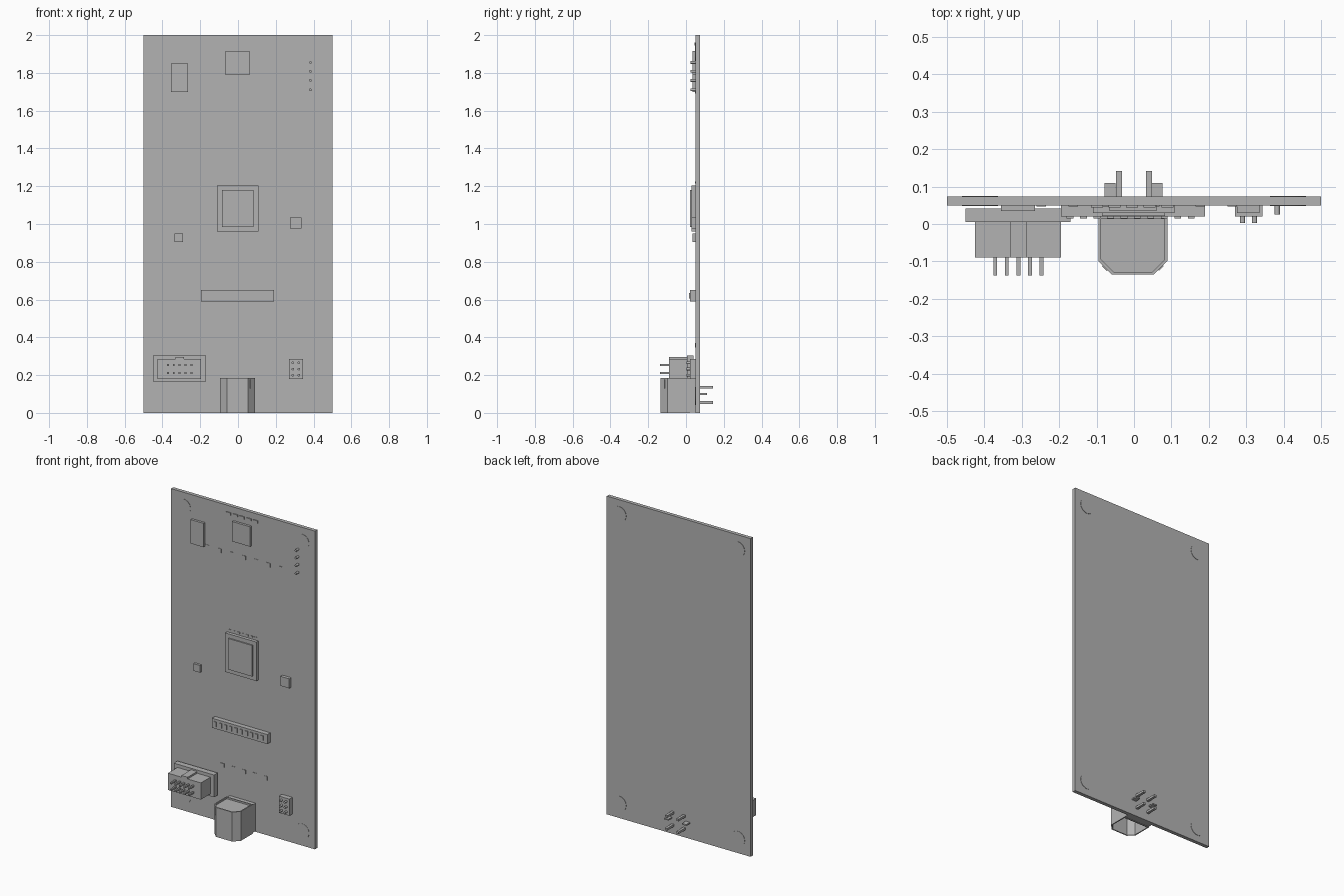
import bpy, bmesh, math

if "Cube" in bpy.data.objects:
    bpy.data.objects.remove(bpy.data.objects["Cube"])

mat = bpy.data.materials.new("plain grey")
mat.diffuse_color = (0.45, 0.45, 0.45, 1)
mat.use_nodes = True
mat.node_tree.nodes["Principled BSDF"].inputs["Base Color"].default_value = mat.diffuse_color


def finish(name, bm):
    bmesh.ops.recalc_face_normals(bm, faces=bm.faces)
    me = bpy.data.meshes.new(name)
    bm.to_mesh(me)
    bm.free()
    me.materials.append(mat)
    ob = bpy.data.objects.new(name, me)
    bpy.context.collection.objects.link(ob)
    return ob


def boxes(name, items):
    """Each item is x0, x1, y0, y1, z0, z1."""
    bm = bmesh.new()
    for x0, x1, y0, y1, z0, z1 in items:
        r = bmesh.ops.create_cube(bm, size=1)
        bmesh.ops.scale(bm, verts=r["verts"], vec=(x1 - x0, y1 - y0, z1 - z0))
        bmesh.ops.translate(bm, verts=r["verts"],
                            vec=((x0 + x1) / 2, (y0 + y1) / 2, (z0 + z1) / 2))
    return finish(name, bm)


def discs(name, centres, radius, y0, y1, sides):
    """Cylinders running along y at each x, z centre."""
    bm = bmesh.new()
    for x, z in centres:
        r = bmesh.ops.create_cone(bm, cap_ends=True, segments=sides, radius1=radius,
                                  radius2=radius, depth=y1 - y0)
        for v in r["verts"]:
            a, b, c = v.co
            v.co = (x + a, (y0 + y1) / 2 + c, z + b)
    return finish(name, bm)


def row(name, x0, pitch, n, w, y, z0, z1):
    return boxes(name, [(x0 + i * pitch, x0 + i * pitch + w, y, FRONT + 0.001, z0, z1)
                        for i in range(n)])


FRONT, BACK = 0.05, 0.073

# Board and corner pads
boxes("circuit_board", [(-0.5, 0.5, FRONT, BACK, 0, 2)])
corners = [(sx * 0.412, z) for sx in (-1, 1) for z in (0.09, 1.91)]
discs("corner_pads", corners, 0.048, FRONT - 0.002, BACK + 0.002, 32)

# Chips
boxes("memory_chip", [(-0.355, -0.265, 0.035, FRONT, 1.70, 1.85)])
boxes("radio_chip", [(-0.065, 0.06, 0.035, FRONT, 1.79, 1.915)])
boxes("main_chip", [(-0.11, 0.108, 0.03, FRONT, 0.96, 1.205),
                    (-0.085, 0.083, 0.022, 0.03, 0.985, 1.18)])
boxes("small_chip", [(-0.335, -0.29, 0.035, FRONT, 0.905, 0.95)])
boxes("clock_chip", [(0.275, 0.335, 0.03, FRONT, 0.975, 1.035)])

# Small surface parts
row("status_lights", -0.115, 0.047, 5, 0.032, 0.044, 1.945, 1.96)
row("upper_resistors", -0.26, 0.085, 7, 0.025, 0.047, 1.69, 1.715)
row("lower_resistors", -0.155, 0.075, 5, 0.025, 0.047, 0.345, 0.37)
row("chip_pads", -0.1, 0.03, 7, 0.018, 0.047, 1.215, 1.225)

# Signal pins
discs("signal_pins", [(0.383, z) for z in (1.71, 1.76, 1.808, 1.855)],
      0.007, 0.025, FRONT, 12)

# Long socket with raised contacts
boxes("long_socket", [(-0.195, 0.19, 0.02, FRONT, 0.59, 0.65)])
boxes("socket_contacts", [(-0.18 + i * 0.036, -0.162 + i * 0.036, 0.015, 0.021, 0.605, 0.635)
                          for i in range(10)])

# Six pin header
boxes("small_header", [(0.27, 0.343, 0.02, FRONT, 0.18, 0.285)])
discs("small_header_pins", [(x, z) for x in (0.29, 0.322) for z in (0.2, 0.232, 0.265)],
      0.007, 0.003, 0.022, 12)

# Ten pin ribbon header
boxes("ribbon_header_base", [(-0.45, -0.17, 0.005, 0.041, 0.165, 0.305)])
boxes("ribbon_header_body", [(-0.425, -0.195, -0.09, 0.006, 0.18, 0.285),
                             (-0.33, -0.287, -0.09, 0.006, 0.284, 0.296)])
boxes("ribbon_header_pins", [(x - 0.005, x + 0.005, -0.138, -0.089, z - 0.005, z + 0.005)
                             for x in (-0.371, -0.34, -0.309, -0.278, -0.247)
                             for z in (0.212, 0.253)])


# Cable socket: chamfered shell, open below
def outline(hw, cx, yf, yb, c):
    return [(cx - hw, yb), (cx - hw, yf + c), (cx - hw + c, yf),
            (cx + hw - c, yf), (cx + hw, yf + c), (cx + hw, yb)]


bm = bmesh.new()
out, inn = outline(0.092, -0.003, -0.135, 0.02, 0.036), outline(0.085, -0.003, -0.128, 0.013, 0.033)
loops = [[bm.verts.new((x, y, z)) for x, y in pts]
         for pts, z in ((inn, 0.165), (inn, 0), (out, 0), (out, 0.185), (inn, 0.185), (inn, 0.175))]
for a, b in zip(loops, loops[1:]):
    for i in range(6):
        j = (i + 1) % 6
        bm.faces.new((a[i], a[j], b[j], b[i]))
bm.faces.new(loops[0])
bm.faces.new(loops[-1])
finish("cable_socket_shell", bm)
boxes("cable_socket_mount", [(-0.092, 0.086, 0.015, FRONT, 0.003, 0.18)])

# Spring clips on the chamfered corners
for s in (-1, 1):
    clip = boxes("spring_clip", [(-0.009, 0.009, -0.003, 0.003, 0.13, 0.178)])
    clip.location = (-0.003 + s * 0.074, -0.117, 0)
    clip.rotation_euler = (0, 0, s * math.radians(45))

# Socket legs through the board
boxes("long_legs", [(s * 0.04 - 0.008, s * 0.04 + 0.008, BACK - 0.01, 0.142, z - 0.007, z + 0.007)
                    for s in (-1, 1) for z in (0.055, 0.135)])
boxes("short_legs", [(x, x + 0.03, BACK - 0.01, 0.11, 0.096, 0.104) for x in (-0.079, 0.046)])
